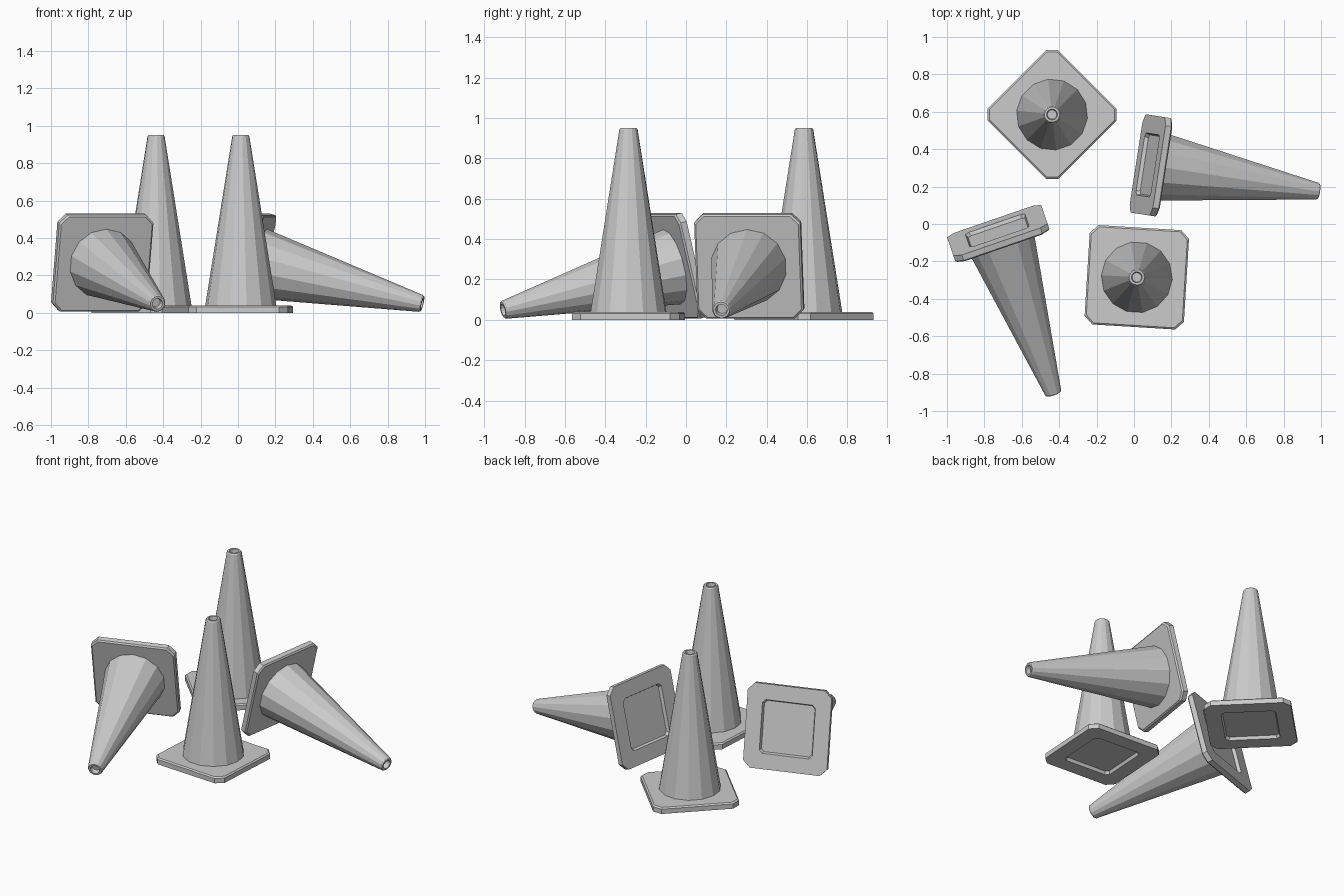
import bpy, bmesh
from math import sin, cos, pi, radians
from mathutils import Matrix, Vector

if "Cube" in bpy.data.objects:
    bpy.data.objects.remove(bpy.data.objects["Cube"])

SIDES = 14


def circle(r, z):
    return [Vector((r * cos(2 * pi * i / SIDES), r * sin(2 * pi * i / SIDES), z))
            for i in range(SIDES)]


def cut_square(s, c, z):
    # square of half size s with corners cut by c
    a = s - c
    pts = [(s, -a), (s, a), (a, s), (-a, s), (-s, a), (-s, -a), (-a, -s), (a, -s)]
    return [Vector((x, y, z)) for x, y in pts]


def loft(name, loops):
    # skin consecutive loops and cap both ends
    bm = bmesh.new()
    rings = [[bm.verts.new(p) for p in loop] for loop in loops]
    n = len(rings[0])
    for a, b in zip(rings, rings[1:]):
        for i in range(n):
            j = (i + 1) % n
            bm.faces.new((a[i], a[j], b[j], b[i]))
    bm.faces.new(rings[0][::-1])
    bm.faces.new(rings[-1])
    bmesh.ops.recalc_face_normals(bm, faces=bm.faces)
    mesh = bpy.data.meshes.new(name)
    bm.to_mesh(mesh)
    bm.free()
    return mesh


# Base plate: recessed underside, cut corners, bevelled top rim
plate = loft("base_plate", [
    cut_square(0.160, 0.018, 0.020),
    cut_square(0.168, 0.020, 0.000),
    cut_square(0.266, 0.044, 0.000),
    cut_square(0.266, 0.044, 0.032),
    cut_square(0.257, 0.041, 0.040),
])

# Tapered body with a hollow rim at the tip
body = loft("cone_body", [
    circle(0.191, 0.036), circle(0.046, 0.943), circle(0.041, 0.950),
    circle(0.029, 0.950), circle(0.025, 0.920),
])

# Name, base centre, yaw, tip-over angle (degrees)
placements = [
    ("standing_front", (0.015, -0.285, 0), -3.5, 0),
    ("standing_back", (-0.438, 0.585, 0), 45, 0),
    ("fallen_right", (0.073, 0.316, 0.272), -8.8, 103.6),
    ("fallen_left", (-0.731, -0.034, 0.272), -71, 103.6),
]
for label, pos, yaw, tip in placements:
    matrix = (Matrix.Translation(pos) @ Matrix.Rotation(radians(yaw), 4, 'Z')
              @ Matrix.Rotation(radians(tip), 4, 'Y'))
    for mesh in (plate, body):
        ob = bpy.data.objects.new(f"{label}_{mesh.name}", mesh)
        ob.matrix_world = matrix
        bpy.context.collection.objects.link(ob)
